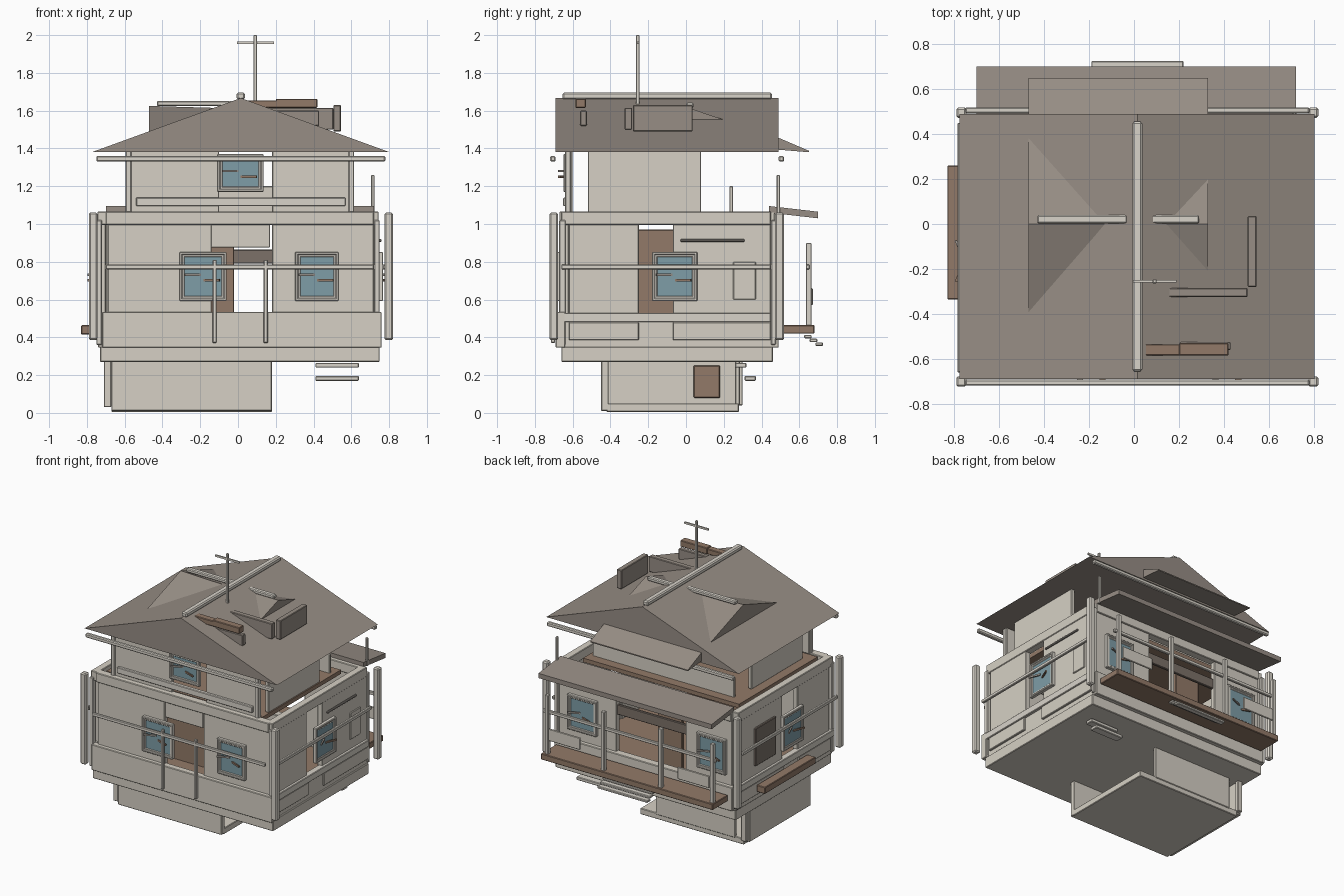
import bpy, bmesh, math
from mathutils import Matrix, Vector


def material(name, rgb):
    m = bpy.data.materials.new(name)
    m.diffuse_color = (*rgb, 1)
    return m


WALL = material("pale_plaster", (0.67, 0.63, 0.555))
TRIM = material("pale_trim", (0.69, 0.655, 0.59))
ROOF = material("roof_taupe", (0.31, 0.27, 0.235))
WOOD = material("brown_wood", (0.29, 0.195, 0.14))
GLASS = material("blue_glass", (0.21, 0.34, 0.39))
DARK = material("dark_shutter", (0.20, 0.165, 0.14))
METAL = material("grey_metal", (0.36, 0.33, 0.30))


def finish(name, bm, mat, M=None):
    if M is not None:
        bm.transform(M)
    bmesh.ops.recalc_face_normals(bm, faces=bm.faces)
    me = bpy.data.meshes.new(name)
    bm.to_mesh(me)
    bm.free()
    me.materials.append(mat)
    ob = bpy.data.objects.new(name, me)
    bpy.context.collection.objects.link(ob)
    return ob


def box(name, x, y, z, mat=WALL, bevel=0.004, M=None):
    """Box from (min, max) ranges with lightly chamfered edges."""
    bm = bmesh.new()
    bmesh.ops.create_cube(bm, size=1)
    for v in bm.verts:
        v.co = Vector(r[0] if c < 0 else r[1] for c, r in zip(v.co, (x, y, z)))
    if bevel:
        bmesh.ops.bevel(bm, geom=bm.edges[:], offset=bevel, segments=1, affect='EDGES')
    return finish(name, bm, mat, M)


def hull(name, pts, mat):
    bm = bmesh.new()
    for p in pts:
        bm.verts.new(p)
    bmesh.ops.convex_hull(bm, input=bm.verts[:])
    return finish(name, bm, mat)


def window(name, at, angle, w=0.24, h=0.26):
    """Framed window; local -y faces outward, turned by angle about z."""
    M = Matrix.Translation(at) @ Matrix.Rotation(math.radians(angle), 4, 'Z')
    a, b = w / 2, h / 2
    for t, d, tag in ((0.016, 0.018, "outer"), (0.028, 0.012, "inner")):
        for s in (-1, 1):
            xs = sorted((s * a, s * (a - t)))
            zs = sorted((s * b, s * (b - t)))
            box(f"{name}_{tag}_jamb", xs, (-d, 0.01), (-b, b), TRIM, 0.004, M)
            box(f"{name}_{tag}_rail", (-a, a), (-d, 0.01), zs, TRIM, 0.004, M)
    box(f"{name}_glass", (-a + 0.02, a - 0.02), (-0.008, 0.001), (-b + 0.02, b - 0.02), GLASS, 0, M)
    for x0, z0, tilt, mat in ((-0.10, 0.01, 22, METAL), (0.0, -0.02, -22, WOOD)):
        T = M @ Matrix.Translation((x0 + 0.045, -0.025, z0)) @ Matrix.Rotation(math.radians(tilt), 4, 'Z')
        box(f"{name}_splinter", (-0.045, 0.045), (-0.005, 0.005), (-0.006, 0.006), mat, 0, T)


# basement: floor tray, three walls, inner door
box("basement_floor", (-0.67, 0.18), (-0.42, 0.28), (0.005, 0.05))
box("basement_front_wall", (-0.67, 0.18), (-0.45, -0.41), (0.01, 0.28))
box("basement_left_wall", (-0.71, -0.67), (-0.45, 0.27), (0.03, 0.28))
box("basement_back_wall", (-0.60, 0.05), (0.26, 0.285), (0.04, 0.28))
box("basement_back_wall_post", (-0.70, -0.66), (0.27, 0.30), (0.04, 0.28))
box("basement_door", (-0.67, -0.64), (0.04, 0.18), (0.08, 0.25), WOOD)
for i in range(2):
    box("cellar_step", (0.41, 0.64), (0.26 + 0.05 * i, 0.32 + 0.05 * i),
        (0.24 - 0.07 * i, 0.265 - 0.07 * i), TRIM)

# ground floor slab and plank floor
box("floor_slab", (-0.73, 0.75), (-0.66, 0.46), (0.27, 0.35))
box("plank_floor", (-0.70, 0.71), (-0.63, 0.44), (0.35, 0.37), WOOD, 0)

# front wall
box("front_base", (-0.72, 0.76), (-0.69, -0.64), (0.345, 0.535))
box("front_wall_left", (-0.69, -0.14), (-0.66, -0.62), (0.50, 1.01))
box("front_wall_right", (0.18, 0.72), (-0.66, -0.62), (0.50, 1.01))
box("front_lintel", (-0.145, 0.17), (-0.65, -0.63), (0.875, 1.0))
box("front_top_band", (-0.70, 0.72), (-0.67, -0.61), (0.995, 1.065))
for x in (-0.124, 0.147):
    box("front_stake", (x - 0.011, x + 0.011), (-0.715, -0.693), (0.37, 0.81), TRIM)

# side walls, right with a doorway and left with a shutter
for s, tag in ((1, "right"), (-1, "left")):
    def X(a, b):
        return sorted((s * a, s * b))
    for y in ((-0.62, -0.25), (-0.07, 0.45)):
        box(f"{tag}_wall", X(0.70, 0.74), y, (0.35, 1.01))
        box(f"{tag}_base_panel", X(0.73, 0.755), y, (0.385, 0.48))
    box(f"{tag}_base", X(0.71, 0.74), (-0.66, 0.47), (0.345, 0.53))
    box(f"{tag}_base_band", X(0.72, 0.76), (-0.66, 0.45), (0.48, 0.53), TRIM)
    box(f"{tag}_top_band", X(0.69, 0.745), (-0.66, 0.45), (0.995, 1.065))
    box(f"{tag}_rail", X(0.765, 0.785), (-0.66, 0.45), (0.76, 0.785), TRIM)
    for y in (-0.70, 0.495):
        box(f"{tag}_corner_post", X(0.775, 0.82) if s > 0 else (-0.79, -0.745),
            (y - 0.023, y + 0.023), (0.385, 1.06), TRIM, 0.008)
        box(f"{tag}_inner_post", X(0.72, 0.75), sorted((y * 0.96, y * 0.91)), (0.36, 1.02), TRIM)
box("right_wall_bar", (0.745, 0.76), (-0.03, 0.31), (0.905, 0.92), METAL)
box("right_wall_patch", (0.735, 0.748), (0.25, 0.37), (0.60, 0.80))
box("left_shutter", (-0.755, -0.735), (0.02, 0.26), (0.60, 0.88), DARK)
box("left_ledge", (-0.83, -0.76), (-0.335, 0.26), (0.415, 0.465), WOOD)

# back wall and long rails
box("back_wall_east", (0.25, 0.72), (0.42, 0.46), (0.35, 1.01))
box("back_wall_west", (-0.70, -0.32), (0.42, 0.46), (0.35, 1.01))
box("back_base", (-0.72, 0.74), (0.43, 0.49), (0.345, 0.52))
box("back_top_band", (-0.70, 0.72), (0.41, 0.47), (0.995, 1.065))
box("back_beam", (-0.32, 0.25), (0.43, 0.45), (0.79, 0.865), DARK)
box("front_rail", (-0.70, 0.72), (-0.715, -0.695), (0.76, 0.785), TRIM)
box("back_rail", (-0.70, 0.72), (0.635, 0.655), (0.76, 0.785), TRIM)

# interior partitions and door
box("inner_partition", (-0.06, -0.02), (-0.26, 0.02), (0.36, 0.97), WOOD)
box("inner_cross_wall", (-0.45, -0.02), (-0.265, -0.235), (0.36, 0.97), WOOD)
box("back_door", (-0.24, -0.04), (0.36, 0.39), (0.37, 0.86), WOOD)

# windows on every side
for i, x in enumerate((-0.185, 0.418)):
    window(f"front_window_{i}", (x, -0.665, 0.722), 0, 0.25 - 0.02 * i)
for i, x in enumerate((-0.54, 0.52)):
    window(f"back_window_{i}", (x, 0.465, 0.722), 180)
window("right_window", (0.75, -0.06, 0.722), 90)
window("left_window", (-0.75, -0.17, 0.722), -90)
window("upper_front_window", (0.013, -0.63, 1.27), 0, 0.245, 0.20)

# back porch: deck, posts, skirts, awning, steps
box("porch_deck", (-0.695, 0.715), (0.50, 0.68), (0.42, 0.465), WOOD)
for x in (-0.675, -0.25, 0.22, 0.68):
    box("porch_post", (x - 0.015, x + 0.015), (0.635, 0.665), (0.43, 0.90), TRIM)
for x in ((-0.66, -0.40), (0.40, 0.66)):
    box("porch_skirt", x, (0.66, 0.672), (0.57, 0.66))
hull("porch_awning", [(x, y, z + d) for x in (-0.70, 0.72)
     for y, z in ((0.44, 1.06), (0.70, 1.03)) for d in (0, 0.035)], ROOF)
for i, (y, z) in enumerate(((0.625, 0.395), (0.655, 0.375), (0.685, 0.355))):
    box("porch_step", (-0.19, 0.22), (y, y + 0.04), (z, z + 0.018), TRIM)
box("awning_pole", (0.705, 0.723), (0.48, 0.498), (1.05, 1.26), TRIM)

# upper storey
box("upper_floor", (-0.66, 0.62), (-0.60, 0.32), (1.03, 1.06), WOOD, 0)
box("upper_front_left", (-0.59, -0.10), (-0.63, -0.60), (1.06, 1.39))
box("upper_front_right", (0.18, 0.61), (-0.63, -0.60), (1.06, 1.39))
box("upper_front_sill", (-0.54, 0.57), (-0.65, -0.62), (1.095, 1.14), TRIM)
for x in (-0.58, 0.60):
    box("upper_side_wall", (x - 0.015, x + 0.015), (-0.52, 0.08), (1.06, 1.39))
    box("upper_corner_post", (x - 0.015, x + 0.015), (-0.64, -0.61), (1.06, 1.39), TRIM)
box("upper_back_wall", (-0.57, 0.59), (0.23, 0.25), (1.05, 1.20))

# gable roof, dormers and loose back wedge
R = 0.015
hull("main_roof", [(x, y, z) for y in (-0.69, 0.49)
     for x, z in ((-0.775, 1.38), (0.803, 1.38), (R, 1.667))], ROOF)
hull("left_dormer", [(-0.47, -0.41, 1.485), (-0.47, 0.40, 1.485), (-0.47, 0, 1.625),
     (-0.13, 0, 1.615), (-0.3, 0, 1.45)], ROOF)
hull("right_dormer", [(0.33, -0.21, 1.552), (0.33, 0.20, 1.552), (0.33, 0, 1.62),
     (0.14, 0, 1.62), (0.22, 0, 1.53)], ROOF)
hull("back_roof_wedge", [(x, y, z) for x in (-0.47, 0.33)
     for y, z in ((0.47, 1.465), (0.47, 1.395), (0.65, 1.388), (0.65, 1.38))], ROOF)

# ridge caps and gutters
box("ridge_cap", (-0.007, 0.037), (-0.655, 0.455), (1.66, 1.695), TRIM, 0.008)
box("left_dormer_cap", (-0.43, -0.03), (0.003, 0.04), (1.625, 1.652), TRIM, 0.006)
box("right_dormer_cap", (0.06, 0.29), (0.003, 0.04), (1.615, 1.642), TRIM, 0.006)
for y in (-0.705, 0.505):
    box("gutter", (-0.75, 0.78), (y - 0.014, y + 0.014), (1.33, 1.36), TRIM, 0.006)

# rooftop clutter and aerial
box("parapet_side", (0.505, 0.545), (-0.28, 0.035), (1.49, 1.63), ROOF)
box("parapet_front", (0.13, 0.505), (-0.325, -0.285), (1.50, 1.615), ROOF)
box("roof_beam_short", (0.05, 0.21), (-0.585, -0.535), (1.615, 1.655), WOOD)
box("roof_beam_long", (0.20, 0.42), (-0.585, -0.53), (1.615, 1.662), WOOD)
box("roof_flap", (0.20, 0.43), (-0.56, -0.525), (1.52, 1.60), ROOF)
box("aerial_mast", (0.083, 0.101), (-0.264, -0.246), (1.62, 2.0), TRIM, 0.003)
box("aerial_crossbar", (-0.005, 0.19), (-0.26, -0.25), (1.953, 1.967), TRIM, 0)
